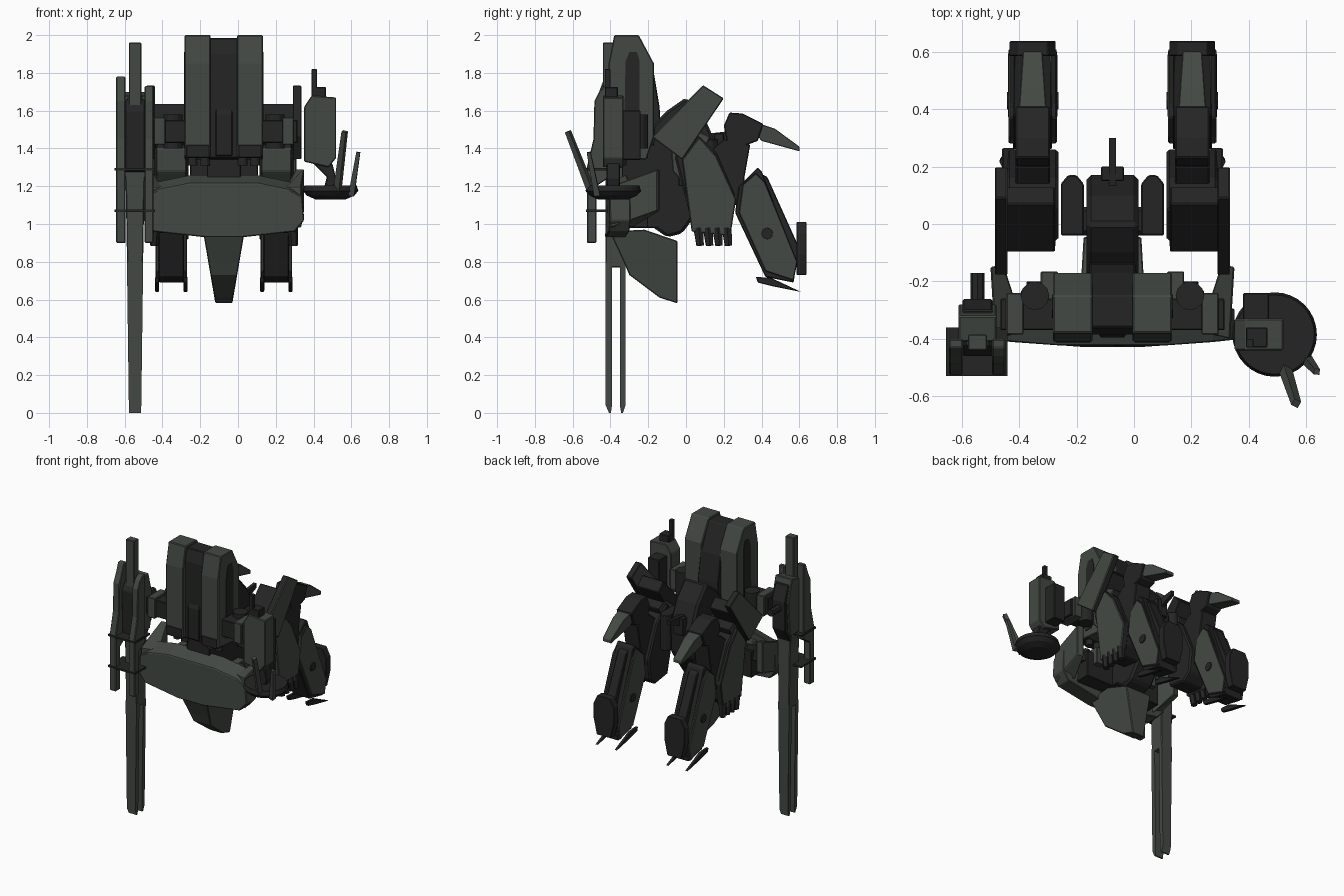
import bpy, bmesh, math
from mathutils import Vector

C = -0.075  # symmetry plane of the machine body


def material(name, rgb):
    m = bpy.data.materials.new(name)
    m.diffuse_color = (*rgb, 1)
    return m


GREEN = material("dark grey green", (0.056, 0.066, 0.057))
COAL = material("charcoal", (0.018, 0.018, 0.018))


def prism(name, prof, a, b, mat, axis='x', bevel=0.005, shape=None, dark_top=False):
    """Extrude a 2D profile from a to b: axis x -> (y,z), y -> (x,z), z -> (x,y)."""
    put = {'x': lambda p, t: (t, p[0], p[1]),
           'y': lambda p, t: (p[0], t, p[1]),
           'z': lambda p, t: (p[0], p[1], t)}[axis]
    bm = bmesh.new()
    lo = [bm.verts.new(put(p, a)) for p in prof]
    hi = [bm.verts.new(put(p, b)) for p in prof]
    bm.faces.new(lo)
    bm.faces.new(hi)
    n = len(prof)
    for i in range(n):
        bm.faces.new((lo[i], lo[(i + 1) % n], hi[(i + 1) % n], hi[i]))
    if shape:
        for v in bm.verts:
            v.co = Vector(shape(*v.co))
    bmesh.ops.recalc_face_normals(bm, faces=bm.faces)
    if dark_top:  # charcoal on faces looking up or backwards
        bm.normal_update()
        for f in bm.faces:
            f.material_index = int(f.normal.z > 0.3 or f.normal.y > 0.5)
    me = bpy.data.meshes.new(name)
    bm.to_mesh(me)
    bm.free()
    me.materials.append(mat)
    if dark_top:
        me.materials.append(COAL)
    ob = bpy.data.objects.new(name, me)
    bpy.context.collection.objects.link(ob)
    if bevel:
        mod = ob.modifiers.new("edge", 'BEVEL')
        mod.width, mod.segments = bevel, 1
    return ob


def box(name, x, y, z, mat, bevel=0.004):
    return prism(name, [(x[0], y[0]), (x[1], y[0]), (x[1], y[1]), (x[0], y[1])],
                 z[0], z[1], mat, 'z', bevel)


def cyl(name, p, q, r1, r2, mat, n=12):
    p, q = Vector(p), Vector(q)
    bpy.ops.mesh.primitive_cone_add(vertices=n, radius1=r1, radius2=r2, depth=(q - p).length,
                                    location=(p + q) / 2,
                                    rotation=(q - p).to_track_quat('Z', 'Y').to_euler())
    ob = bpy.context.object
    ob.name = name
    ob.data.materials.append(mat)
    return ob


def outline(half, c):
    """Mirror a right-hand (halfwidth, z) outline around x = c."""
    return [(c + x, z) for x, z in half] + [(c - x, z) for x, z in reversed(half)]


# --- tall twin back blocks and spine
TOWER = [(-0.41, 1.36), (-0.41, 1.85), (-0.38, 2.0), (-0.25, 2.0), (-0.17, 1.85),
         (-0.17, 1.46), (-0.21, 1.34)]
prism("spine_panel", [(-0.385, 1.35), (-0.385, 1.9), (-0.36, 1.985), (-0.25, 1.985), (-0.17, 1.8),
                      (-0.14, 1.62), (-0.12, 1.3)], C - 0.08, C + 0.08, COAL)
prism("spine_lower_plate", [(-0.395, 1.36), (-0.395, 1.58), (-0.38, 1.62), (-0.38, 1.36)],
      C - 0.045, C + 0.045, COAL)

# --- chest shell: wide front panel with sloped top, dark inner core, belly nose
prism("chest_panel", outline([(0.18, 1.26), (0.35, 1.225), (0.415, 1.19), (0.425, 1.02),
                              (0.375, 0.96), (0.1, 0.93)], C), -0.43, -0.32, GREEN, 'y',
      shape=lambda x, y, z: (x, y + 0.15 * (x - C) ** 2, z - (0.045 if y < -0.4 and z > 1.1 else 0)))
box("chest_core", (C - 0.3, C + 0.3), (-0.36, -0.2), (0.98, 1.17), COAL)
box("chest_deck", (C - 0.27, C + 0.27), (-0.36, -0.24), (1.15, 1.2), GREEN)
prism("belly_nose", [(-0.405, 0.96), (-0.33, 0.8), (-0.3, 0.73), (-0.14, 0.61), (-0.045, 0.58),
                     (-0.045, 0.91), (-0.22, 0.97)], -1, 1, GREEN,
      shape=lambda x, y, z: (C + x * (0.045 + 0.065 * (z - 0.58) / 0.38), y, z))
box("neck", (C - 0.09, C + 0.09), (-0.34, -0.1), (0.98, 1.42), COAL)

# --- pelvis behind the tower
prism("pelvis", [(-0.2, 1.0), (-0.18, 1.52), (-0.1, 1.6), (0.0, 1.67), (0.1, 1.56), (0.17, 1.4),
                 (0.16, 1.2), (-0.02, 0.95), (-0.1, 0.93)], C - 0.09, C + 0.09, COAL, bevel=0.015)
box("pelvis_wide", (C - 0.17, C + 0.17), (-0.04, 0.06), (1.2, 1.4), COAL, 0.015)
prism("tail_pin", [(0.13, 1.4), (0.3, 1.47), (0.3, 1.5), (0.13, 1.48)], C - 0.012, C + 0.012, COAL, bevel=0)
box("tail_block", (C - 0.04, C + 0.04), (0.15, 0.2), (1.36, 1.48), COAL)

# --- mirrored parts
for side, s in (("left", -1), ("right", 1)):
    def X(d):
        return C + s * d
    L = X(0.278)  # leg centre

    # tower block with dark side recess and vents
    prism(side + "_tower", TOWER, X(0.07), X(0.207), GREEN)
    prism(side + "_tower_recess", [(-0.33, 1.4), (-0.32, 1.86), (-0.3, 1.91), (-0.26, 1.91),
                                   (-0.245, 1.86), (-0.245, 1.5), (-0.27, 1.4)],
          X(0.2), X(0.211), COAL, bevel=0)
    box(side + "_tower_foot", (X(0.075), X(0.2)), (-0.413, -0.2), (1.35, 1.42), COAL)
    for d in (0.1, 0.165):
        cyl(side + "_vent", (X(d), -0.34, 1.36), (X(d), -0.34, 1.31), 0.022, 0.026, COAL)

    # shoulder joint
    cyl(side + "_shoulder_drum", (X(0.27), -0.25, 1.4), (X(0.27), -0.25, 1.58), 0.05, 0.05, COAL)
    box(side + "_shoulder_bar", (X(0.19), X(0.39)), (-0.37, -0.26), (1.43, 1.55), COAL)
    box(side + "_shoulder_block", (X(0.31), X(0.37)), (-0.385, -0.24), (1.42, 1.565), GREEN)

    # chest side wing sweeping back and up
    prism(side + "_chest_wing", [(X(0.41), -0.4), (X(0.425), -0.15), (X(0.38), -0.14),
                                 (X(0.335), -0.28), (X(0.33), -0.38)], 0.98, 1.2, GREEN, 'z',
          shape=lambda x, y, z: (x, y, z + (0.09 if y > -0.2 else 0)))
    # deck fittings
    box(side + "_deck_rail", (X(0.19), X(0.25)), (-0.3, -0.165), (1.08, 1.2), GREEN)
    cyl(side + "_deck_dome", (X(0.27), -0.26, 1.1), (X(0.27), -0.26, 1.2), 0.055, 0.035, COAL)
    # hip
    prism(side + "_hip", [(X(0.1), -0.04), (X(0.18), -0.04), (X(0.18), 0.14), (X(0.155), 0.17),
                          (X(0.125), 0.17), (X(0.1), 0.14)], 1.2, 1.45, COAL, 'z')

    # outer shoulder plate, forearm and hand
    prism(side + "_outer_plate", [(0.09, 1.735), (0.2, 1.665), (-0.02, 1.34), (-0.18, 1.46)],
          X(0.365), X(0.41), GREEN, dark_top=True)
    prism(side + "_plate_mount", [(0.07, 1.64), (0.13, 1.58), (0.0, 1.38), (-0.1, 1.46)],
          X(0.2), X(0.37), COAL)
    prism(side + "_forearm", [(-0.02, 1.34), (0.07, 1.46), (0.16, 1.36), (0.265, 1.13), (0.24, 0.97),
                              (0.2, 0.94), (0.03, 0.96)], X(0.34), X(0.385), GREEN, dark_top=True)
    for i in range(4):
        y = 0.065 + i * 0.05
        cyl(side + "_finger", (X(0.365), y, 0.98), (X(0.37), y + 0.01, 0.885), 0.029, 0.022, COAL, 6)

    # thigh
    prism(side + "_thigh", [(-0.06, 1.36), (0.05, 1.48), (0.16, 1.38), (0.26, 1.15), (0.24, 1.0),
                            (0.18, 0.95), (0.04, 0.97)], L - 0.09, L + 0.09, COAL, bevel=0.01)
    prism(side + "_thigh_front", [(-0.07, 1.28), (-0.08, 1.4), (0.05, 1.5), (0.13, 1.46), (0.0, 1.2)],
          L - 0.08, L + 0.08, GREEN, dark_top=True)
    # knee link and rear fin
    prism(side + "_knee_link", [(0.12, 1.38), (0.2, 1.45), (0.34, 1.42), (0.31, 1.25), (0.3, 1.1),
                                (0.2, 1.1)], L - 0.06, L + 0.06, COAL)
    prism(side + "_knee_cap", [(0.2, 1.52), (0.23, 1.59), (0.3, 1.585), (0.41, 1.53), (0.38, 1.44),
                               (0.3, 1.41), (0.22, 1.42)], L - 0.06, L + 0.06, COAL)
    prism(side + "_knee_fin", [(0.3, 1.56), (0.47, 1.505), (0.6, 1.41), (0.6, 1.385), (0.4, 1.44)],
          -1, 1, GREEN, bevel=0.003,
          shape=lambda x, y, z: (L + x * (0.055 - 0.07 * (y - 0.3)), y, z))
    # shin with side armour and ridge
    prism(side + "_shin", [(0.38, 1.3), (0.28, 1.2), (0.26, 1.06), (0.42, 0.72), (0.57, 0.69),
                           (0.585, 0.8), (0.4, 1.28)], L - 0.068, L + 0.068, COAL)
    for e in (-1, 1):
        prism(side + "_shin_armour", [(0.37, 1.27), (0.3, 1.21), (0.28, 1.06), (0.42, 0.75),
                                      (0.57, 0.7), (0.59, 0.8), (0.42, 1.22)],
              L + e * 0.06, L + e * 0.084, GREEN, dark_top=True)
        cyl(side + "_ankle_bolt", (L + e * 0.06, 0.43, 0.95), (L + e * 0.09, 0.43, 0.95),
            0.035, 0.03, COAL, 8)
        # toe claws
        prism(side + "_toe_claw", [(0.37, 0.72), (0.45, 0.715), (0.61, 0.64), (0.46, 0.67), (0.38, 0.69)],
              L + e * 0.075 - 0.011, L + e * 0.075 + 0.011, COAL, bevel=0.003)
    prism(side + "_shin_ridge", [(0.39, 1.27), (0.43, 1.25), (0.61, 0.85), (0.58, 0.8)],
          L - 0.035, L + 0.035, COAL)
    # sole plate
    prism(side + "_sole", [(L - 0.055, 0.73), (L + 0.055, 0.73), (L + 0.08, 0.84), (L + 0.08, 0.95),
                           (L + 0.05, 1.01), (L - 0.05, 1.01), (L - 0.08, 0.95), (L - 0.08, 0.84)],
          0.585, 0.637, COAL, 'y', 0.003)

# --- long rifle on the left, twin prongs with pointed tips
R = -0.545
for name, y0, y1, tip in (("rifle_front_prong", -0.425, -0.392, -0.4),
                          ("rifle_back_prong", -0.35, -0.32, -0.34)):
    prism(name, outline([(0.031, 0.0), (0.033, 0.04), (0.043, 0.8)], R), y0, y1, GREEN, 'y', 0,
          shape=lambda x, y, z, t=tip: (x, t + (y - t) * 0.3 if z < 0.01 else y, z))
prism("rifle_barrel", outline([(0.042, 0.77), (0.05, 1.22), (0.06, 1.3), (0.058, 1.6), (0.035, 1.68)], R),
      -0.425, -0.32, GREEN, 'y')
prism("rifle_receiver", [(-0.45, 1.28), (-0.46, 1.6), (-0.42, 1.66), (-0.3, 1.66), (-0.262, 1.55),
                         (-0.262, 1.35), (-0.32, 1.25)], R - 0.052, R + 0.052, COAL)
prism("rifle_receiver_shell", [(-0.41, 1.3), (-0.41, 1.68), (-0.32, 1.7), (-0.28, 1.55), (-0.3, 1.3)],
      R - 0.066, R + 0.066, GREEN)
box("rifle_muzzle", (R - 0.033, R + 0.033), (-0.44, -0.385), (1.58, 1.96), GREEN)
cyl("rifle_grip", (R, -0.28, 1.5), (R, -0.17, 1.5), 0.025, 0.025, COAL, 8)
for x0, x1, top in ((-0.645, -0.595, 1.78), (-0.495, -0.448, 1.73)):
    prism("rifle_side_rail", [(-0.525, 0.9), (-0.525, 1.3), (-0.49, 1.45), (-0.485, 1.65),
                              (-0.46, 1.7), (-0.43, top), (-0.4, top), (-0.4, 1.25), (-0.475, 1.2),
                              (-0.475, 0.9)], x0, x1, GREEN)
for z in (1.07, 1.29):
    box("rifle_clamp", (-0.655, -0.44), (-0.53, -0.36), (z - 0.006, z + 0.006), COAL, 0)

# --- right weapon pod
prism("pod_shell", [(0.35, 1.33), (0.48, 1.3), (0.52, 1.35), (0.52, 1.67), (0.39, 1.68), (0.35, 1.62)],
      -0.44, -0.33, GREEN, 'y')
box("pod_back", (0.38, 0.47), (-0.34, -0.24), (1.34, 1.6), COAL)
box("pod_cap", (0.39, 0.465), (-0.43, -0.36), (1.6, 1.725), COAL)
box("pod_pin", (0.39, 0.417), (-0.43, -0.4), (1.55, 1.82), COAL, 0.002)
prism("pod_stem", [(0.38, 1.34), (0.5, 1.32), (0.52, 1.24), (0.5, 1.17), (0.45, 1.17), (0.47, 1.25)],
      -0.42, -0.35, COAL, 'y')

# --- shallow sensor bowl with two antennas
cyl("bowl_top", (0.49, -0.385, 1.175), (0.49, -0.385, 1.205), 0.147, 0.138, COAL, 32)
cyl("bowl_mid", (0.49, -0.385, 1.15), (0.49, -0.385, 1.175), 0.125, 0.147, COAL, 32)
cyl("bowl_base", (0.49, -0.385, 1.13), (0.49, -0.385, 1.15), 0.08, 0.125, COAL, 32)
cyl("long_antenna", (0.525, -0.5, 1.17), (0.565, -0.625, 1.49), 0.024, 0.018, GREEN, 4)
cyl("short_antenna", (0.6, -0.47, 1.15), (0.637, -0.515, 1.38), 0.022, 0.014, GREEN, 4)
